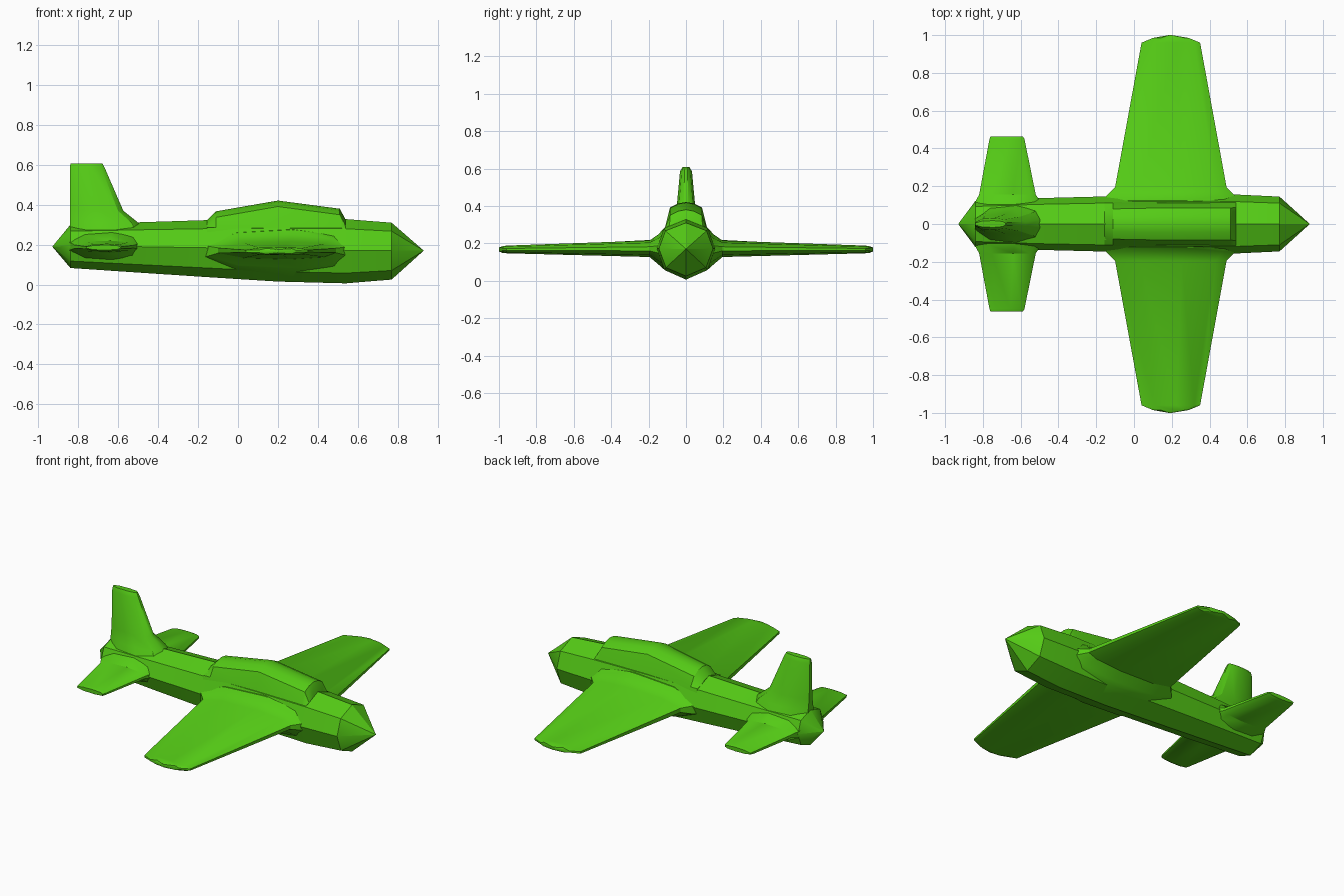
import bpy, bmesh, math

if "Cube" in bpy.data.objects:
    bpy.data.objects.remove(bpy.data.objects["Cube"])

green = bpy.data.materials.new("green_paint")
green.diffuse_color = (0.09, 0.6, 0.008, 1)
green.use_nodes = True
green.node_tree.nodes["Principled BSDF"].inputs["Base Color"].default_value = green.diffuse_color


def loft(name, rings, mirror=False):
    """Skin a list of equal-length point rings and cap both ends."""
    bm = bmesh.new()
    loops = [[bm.verts.new(p) for p in ring] for ring in rings]
    n = len(loops[0])
    for a, b in zip(loops, loops[1:]):
        for i in range(n):
            j = (i + 1) % n
            bm.faces.new((a[i], a[j], b[j], b[i]))
    bm.faces.new(loops[0])
    bm.faces.new(loops[-1])
    bmesh.ops.remove_doubles(bm, verts=bm.verts, dist=1e-4)
    bmesh.ops.recalc_face_normals(bm, faces=bm.faces)
    mesh = bpy.data.meshes.new(name)
    bm.to_mesh(mesh)
    bm.free()
    mesh.materials.append(green)
    ob = bpy.data.objects.new(name, mesh)
    bpy.context.collection.objects.link(ob)
    if mirror:
        mod = ob.modifiers.new("mirror", 'MIRROR')
        mod.use_axis = (False, True, False)
    bpy.ops.object.select_all(action='DESELECT')
    ob.select_set(True)
    bpy.context.view_layer.objects.active = ob
    bpy.ops.object.shade_smooth_by_angle(angle=math.radians(32))
    return ob


def body_ring(x, w, zb, zt):
    """Eight-sided fuselage section."""
    c, h = (zb + zt) / 2, (zt - zb) / 2
    half = [(0, 1), (.76, .7), (1, .03), (.74, -.68), (0, -1)]
    pts = half + [(-a, b) for a, b in half[3:0:-1]]
    return [(x, a * w, c + b * h) for a, b in pts]


# airfoil outline: chord fraction from the trailing edge, thickness factor
FOIL = [(0, .3), (.22, .85), (.6, 1), (.9, .75), (1, .25),
        (1, -.25), (.9, -.75), (.6, -1), (.22, -.85), (0, -.3)]


def wing_ring(y, x0, x1, zb, zt):
    c, h = (zb + zt) / 2, (zt - zb) / 2
    return [(x0 + (x1 - x0) * u, y, c + v * h) for u, v in FOIL]


def fin_ring(z, x0, x1, h):
    return [(x0 + (x1 - x0) * u, v * h, z) for u, v in FOIL]


def canopy_ring(x, w, zt):
    half = [(.118, .26), (.112, min(.285, zt - .03)), (w, zt - .03), (w * .5, zt - .008)]
    pts = half + [(0, zt)] + [(-a, b) for a, b in half[::-1]]
    return [(x, a, b) for a, b in pts]


# fuselage with pointed nose and tail
loft("fuselage", [body_ring(*s) for s in (
    (-.93, .001, .189, .191), (-.84, .122, .083, .30), (-.5, .137, .06, .312),
    (-.15, .146, .037, .323), (.2, .152, .015, .33), (.54, .156, .006, .328),
    (.77, .145, .025, .31), (.93, .001, .169, .171))])

# cockpit canopy
loft("canopy", [canopy_ring(*s) for s in (
    (-.155, .075, .322), (-.11, .08, .367), (.2, .086, .421),
    (.51, .085, .38), (.54, .088, .325))])

# main wings with flared roots
loft("main_wings", [wing_ring(*s) for s in (
    (.06, -.18, .58, .04, .29), (.125, -.165, .555, .065, .275),
    (.145, -.15, .54, .085, .25), (.195, -.10, .49, .127, .215),
    (.96, .04, .35, .147, .188), (.985, .1, .29, .15, .184),
    (1.0, .185, .2, .157, .178))], mirror=True)

# tailplane
loft("tailplane", [wing_ring(*s) for s in (
    (.05, -.845, -.48, .12, .27), (.11, -.845, -.49, .125, .26),
    (.155, -.82, -.52, .16, .22), (.45, -.765, -.58, .165, .205),
    (.464, -.76, -.588, .173, .198))], mirror=True)

# tail fin
loft("tail_fin", [fin_ring(*s) for s in (
    (.24, -.842, -.46, .112), (.31, -.842, -.50, .082), (.37, -.842, -.575, .052),
    (.585, -.842, -.668, .032), (.608, -.84, -.68, .018))])
